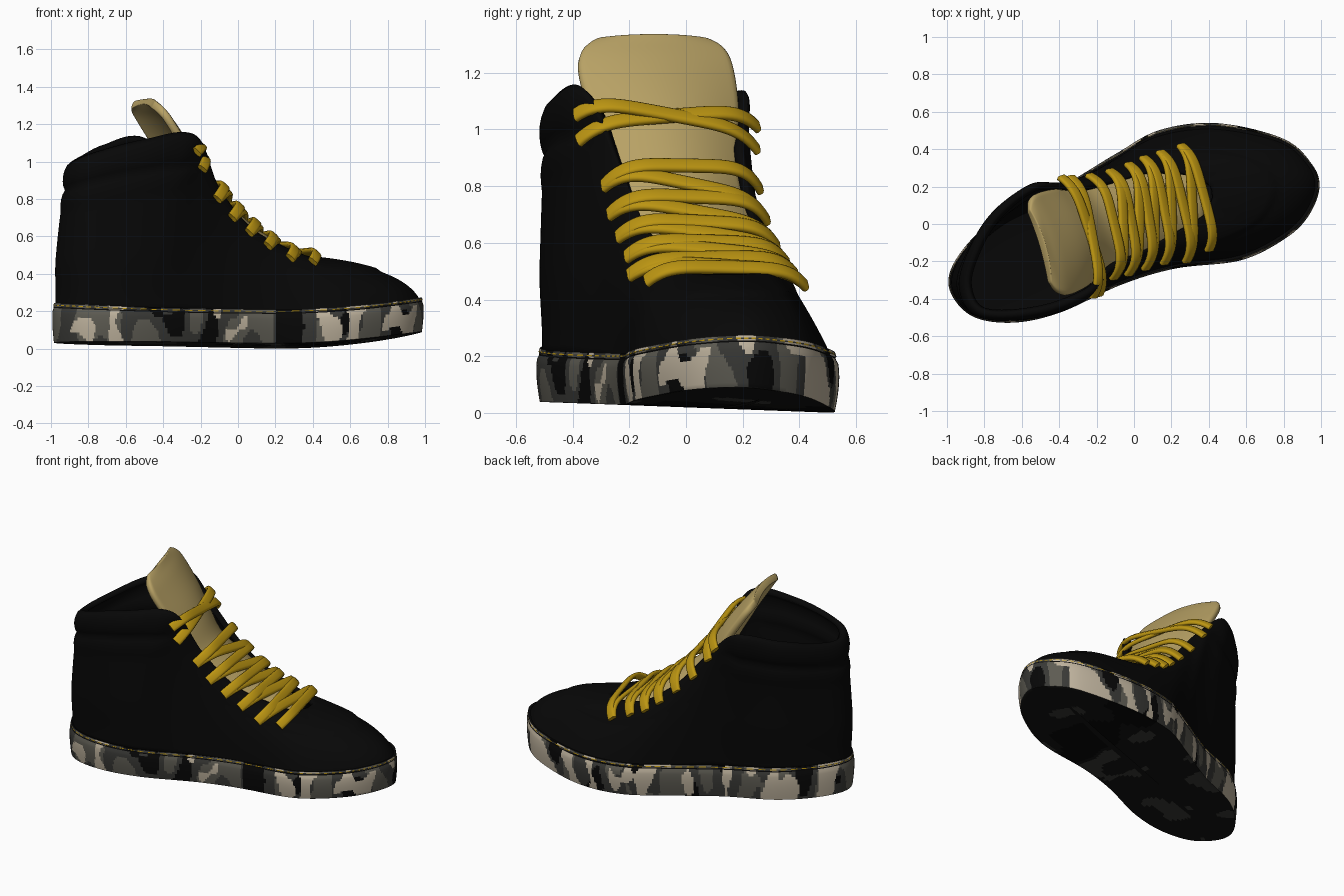
import bpy, math
from mathutils import Vector, noise

if "Cube" in bpy.data.objects:
    bpy.data.objects.remove(bpy.data.objects["Cube"])

def mat(name, r, g, b):
    m = bpy.data.materials.new(name)
    m.diffuse_color = (r, g, b, 1)
    m.use_nodes = True
    m.node_tree.nodes["Principled BSDF"].inputs["Base Color"].default_value = m.diffuse_color
    return m

BLACK = mat("black", .0022, .0022, .0022)
TREAD = mat("tread_dark", .007, .007, .0065)
CHARCOAL = mat("charcoal", .04, .04, .036)
GREY = mat("grey", .11, .105, .085)
BEIGE = mat("beige", .52, .45, .34)
YELLOW = mat("lace_yellow", .5, .3, .006)
TAN = mat("tongue_tan", .48, .36, .13)

def make(name, verts, faces, mats, idx=None, angle=40):
    me = bpy.data.meshes.new(name)
    me.from_pydata([tuple(v) for v in verts], [], faces)
    for m in mats:
        me.materials.append(m)
    if idx:
        me.polygons.foreach_set("material_index", idx)
    ob = bpy.data.objects.new(name, me)
    bpy.context.collection.objects.link(ob)
    bpy.ops.object.select_all(action='DESELECT')
    ob.select_set(True)
    bpy.context.view_layer.objects.active = ob
    bpy.ops.object.shade_smooth_by_angle(angle=math.radians(angle))
    return ob

def spline(pts, u, closed=True):
    """Catmull-Rom through pts, u in point units."""
    n = len(pts)
    i = math.floor(u) if closed else min(int(u), n - 2)
    f = u - i
    g = (lambda k: Vector(pts[k % n])) if closed else (lambda k: Vector(pts[max(0, min(n - 1, k))]))
    a, b, c, d = g(i - 1), g(i), g(i + 1), g(i + 2)
    return .5 * (2 * b + (c - a) * f + (2 * a - 5 * b + 4 * c - d) * f ** 2 + (3 * b - a - 3 * c + d) * f ** 3)

def ramp(x, a, b):
    t = max(0, min(1, (x - a) / (b - a)))
    return t * t * (3 - 2 * t)

# sole outline: toe, along the -y side, heel, back along the +y side
OUT = [(.995, .19), (.93, .03), (.8, -.09), (.57, -.2), (.22, -.243), (-.07, -.33), (-.4, -.48), (-.66, -.533),
       (-.88, -.49), (-.995, -.33), (-.93, -.15), (-.72, .05), (-.4, .2), (-.1, .38), (.14, .51),
       (.45, .545), (.8, .46), (.955, .32)]
# throat and collar edge, matched to the outline
EDGE = [(.42, .15, .48), (.41, .11, .48), (.39, .06, .48), (.3, 0, .51), (.08, -.13, .63), (-.1, -.23, .85),
        (-.23, -.36, 1.14), (-.5, -.46, 1.12), (-.8, -.47, 1.04), (-.89, -.33, 1.0), (-.84, -.14, 1.03),
        (-.72, .06, 1.09), (-.52, .21, 1.13), (-.3, .2, .93), (-.1, .23, .7), (.1, .28, .55),
        (.3, .26, .49), (.4, .21, .48)]
N = len(OUT)

def z_top(x):
    return .21 + (.035 * ((x - .2) / 1.2) ** 2 if x < .2 else .065 * ((x - .2) / .8) ** 2)

def z_bot(x, y):
    return max(0, .04 * (.55 - y) / 1.1) + (.08 * ((x - .2) / .8) ** 2 if x > .2 else 0)

# ---- sole: side wall with camouflage, stitched rim and patterned tread
SEG = 440
sv = []
levels = [0, .08, .16, .24, .32, .4, .48, .56, .64, .72, .8, .87, .9, .93, .955, 1]
shrinks = [.06, .12, .2, .28, .36, .44, .52, .6, .68, .76, .84, .95]

def inward(p, k):
    return p.lerp(Vector((p.x * .75, p.x * .28)), k)

for k in reversed(shrinks):
    for i in range(SEG):
        p = inward(spline(OUT, i * N / SEG), k)
        sv.append((p.x, p.y, z_bot(p.x, p.y)))
for f in levels:
    k = .05 * (1 - f) ** 2 + .05 * f ** 4 + (.012 if .87 <= f <= .9 else 0)
    for i in range(SEG):
        o = spline(OUT, i * N / SEG)
        p = inward(o, k)
        sv.append((p.x, p.y, z_bot(o.x, o.y) * (1 - f) + z_top(o.x) * f))
for k in (.1, .9):
    for i in range(SEG):
        o = spline(OUT, i * N / SEG)
        p = inward(o, k)
        sv.append((p.x, p.y, z_top(o.x) - .005))
rows = len(sv) // SEG

def camo(c, side):
    if not side:
        a = noise.noise(Vector((c.x * 5, c.y * 5, 1.3)))
        if c.x < .25:
            return 1 if a > .22 else 5
        return 1 if a > .45 else 0 if a < .05 and c.x < .6 else 5
    a = noise.noise(Vector((c.x * 9, c.y * 9, c.z * 4)))
    b = noise.noise(Vector((c.x * 10 + 20, c.y * 10, c.z * 5 + 3)))
    if -.5 < c.x < .22 and c.y < 0:       # darker waist on the near side
        b -= .3
    if .2 < c.x < .34 and c.y < 0:
        return 0
    if b > .14:
        return 3
    if a > .08:
        return 2
    return 0 if a < -.3 else 1

sf, si = [], []
base = len(shrinks)
for j in range(rows - 1):
    for i in range(SEG):
        n = (i + 1) % SEG
        f = (j * SEG + n, j * SEG + i, (j + 1) * SEG + i, (j + 1) * SEG + n)
        sf.append(f)
        c = sum((Vector(sv[q]) for q in f), Vector()) / 4
        lev = j - base
        if lev < 0:
            si.append(camo(c, False))
        elif lev in (11,) or lev >= 15:
            si.append(0)
        elif lev == 13:
            si.append(4 if i % 5 < 3 else 1)
        else:
            si.append(camo(c, True))
sf += [tuple(range(SEG)), tuple(reversed(range((rows - 1) * SEG, rows * SEG)))]
si += [5, 0]
make("sole", sv, sf, [BLACK, CHARCOAL, GREY, BEIGE, YELLOW, TREAD], si)

# ---- upper: wall lofted from the sole to the throat and collar edge
US, UR = 216, 30
uv = []
for j in range(UR + 1):
    v = j / UR
    for i in range(US):
        u = i * N / US
        o = inward(spline(OUT, u), .075)
        b = Vector((o.x, o.y, z_top(o.x) - .02))
        t = spline(EDGE, u)
        heel = ramp(u, 5.5, 6.3) * (1 - ramp(u, 11.7, 12.4))
        far = ramp(u, 12, 13) * (1 - ramp(u, 15, 16.3))
        toe = 1 - ramp(u, 1.5, 3) * (1 - ramp(u, 16, 17))
        ka = .22 + .1 * heel + .14 * far - .08 * toe
        kb = .8 - .2 * heel - .27 * far - .02 * toe
        c = Vector((b.x + (t.x - b.x) * ka, b.y + (t.y - b.y) * ka, b.z + (t.z - b.z) * kb))
        p = b * (1 - v) ** 2 + c * 2 * v * (1 - v) + t * v * v
        out = Vector((p.x + .6, p.y + .13, 0)).normalized()
        pad = .018 * ramp(v, 0, .3)
        if v > .76:                       # padded collar
            pad = .035 * math.sqrt(max(0, math.sin(math.pi * (v - .76) / .24)))
        elif v > .6:                      # lower padded band
            pad = .01 + .015 * math.sqrt(max(0, math.sin(math.pi * (v - .6) / .16)))
        p += out * pad * heel
        p.z += .012 * ramp(v, .55, .6) * (1 - heel)   # raised lace panel
        uv.append(p)
uf = [(j * US + (i + 1) % US, j * US + i, (j + 1) * US + i, (j + 1) * US + (i + 1) % US)
      for j in range(UR) for i in range(US)]
upper = make("upper", uv, uf, [BLACK], angle=60)
m = upper.modifiers.new("thickness", 'SOLIDIFY')
m.thickness, m.offset = .035, -1

# ---- tongue: curved padded sheet; rows are centre and half width
TONGUE = [(-.49, -.115, 1.325, .2), (-.465, -.11, 1.295, .26), (-.41, -.1, 1.235, .285), (-.315, -.07, 1.11, .275),
          (-.24, -.05, .99, .25), (-.15, -.02, .83, .23), (0, .05, .69, .22), (.16, .1, .57, .2), (.36, .13, .46, .16)]
TR, TC = 40, 20
across, drop = Vector((.28, -.96, 0)), Vector((-.7, -.2, -.68))
tv = []
for j in range(TR + 1):
    r = spline(TONGUE, j * (len(TONGUE) - 1) / TR, False)
    curl = .03 + .045 * ramp(j / TR, .1, .5)
    for i in range(TC + 1):
        s = 2 * i / TC - 1
        tv.append(r.xyz + across * r.w * s + drop * curl * s * s)
tf = [(j * (TC + 1) + i, (j + 1) * (TC + 1) + i, (j + 1) * (TC + 1) + i + 1, j * (TC + 1) + i + 1)
      for j in range(TR) for i in range(TC)]
tongue = make("tongue", tv, tf, [TAN], angle=60)
m = tongue.modifiers.new("thickness", 'SOLIDIFY')
m.thickness, m.offset = .045, 0
m = tongue.modifiers.new("round", 'SUBSURF')
m.levels = m.render_levels = 1

# ---- laces: flat ribbons arched over the tongue
LIFT, SLOPE = Vector((.66, .12, .74)), Vector((-.74, -.15, .65)).normalized()

def lace(name, a, b, h, wide=.03, thick=.014, steps=36, k=10):
    a, b = Vector(a), Vector(b)
    path = [a.lerp(b, t / steps) + LIFT * h * (1 - abs(2 * t / steps - 1) ** 5) for t in range(steps + 1)]
    vs = []
    for i, p in enumerate(path):
        tan = (path[min(i + 1, steps)] - path[max(i - 1, 0)]).normalized()
        nor = tan.cross(SLOPE).normalized()
        w = nor.cross(tan)
        for q in range(k):
            an = 2 * math.pi * q / k
            cx, cy = math.cos(an), math.sin(an)
            vs.append(p + w * wide * math.copysign(abs(cx) ** .6, cx) + nor * thick * math.copysign(abs(cy) ** .6, cy))
    fs = [(i * k + q, i * k + (q + 1) % k, (i + 1) * k + (q + 1) % k, (i + 1) * k + q)
          for i in range(steps) for q in range(k)]
    fs += [tuple(reversed(range(k))), tuple(range(steps * k, steps * k + k))]
    make(name, vs, fs, [YELLOW], angle=60)

NEAR = [(.4, -.14, .465), (.28, -.2, .485), (.16, -.21, .55), (.06, -.24, .62), (-.03, -.27, .7), (-.11, -.29, .8)]
FAR = [(.25, .42, .45), (.14, .385, .49), (.05, .355, .53), (-.03, .32, .59), (-.13, .285, .68), (-.24, .26, .79)]
for i in range(6):
    lace(f"lace_row_{i + 1}", NEAR[i], FAR[i], .075 + .006 * i)
    if i < 5:
        lace(f"lace_cross_{i + 1}", NEAR[i + 1], FAR[i], .07 + .006 * i)
lace("lace_top_1", (-.22, -.39, 1.05), (-.34, .25, .93), .085)
lace("lace_top_2", (-.19, -.38, .96), (-.39, .25, 1.01), .085)
